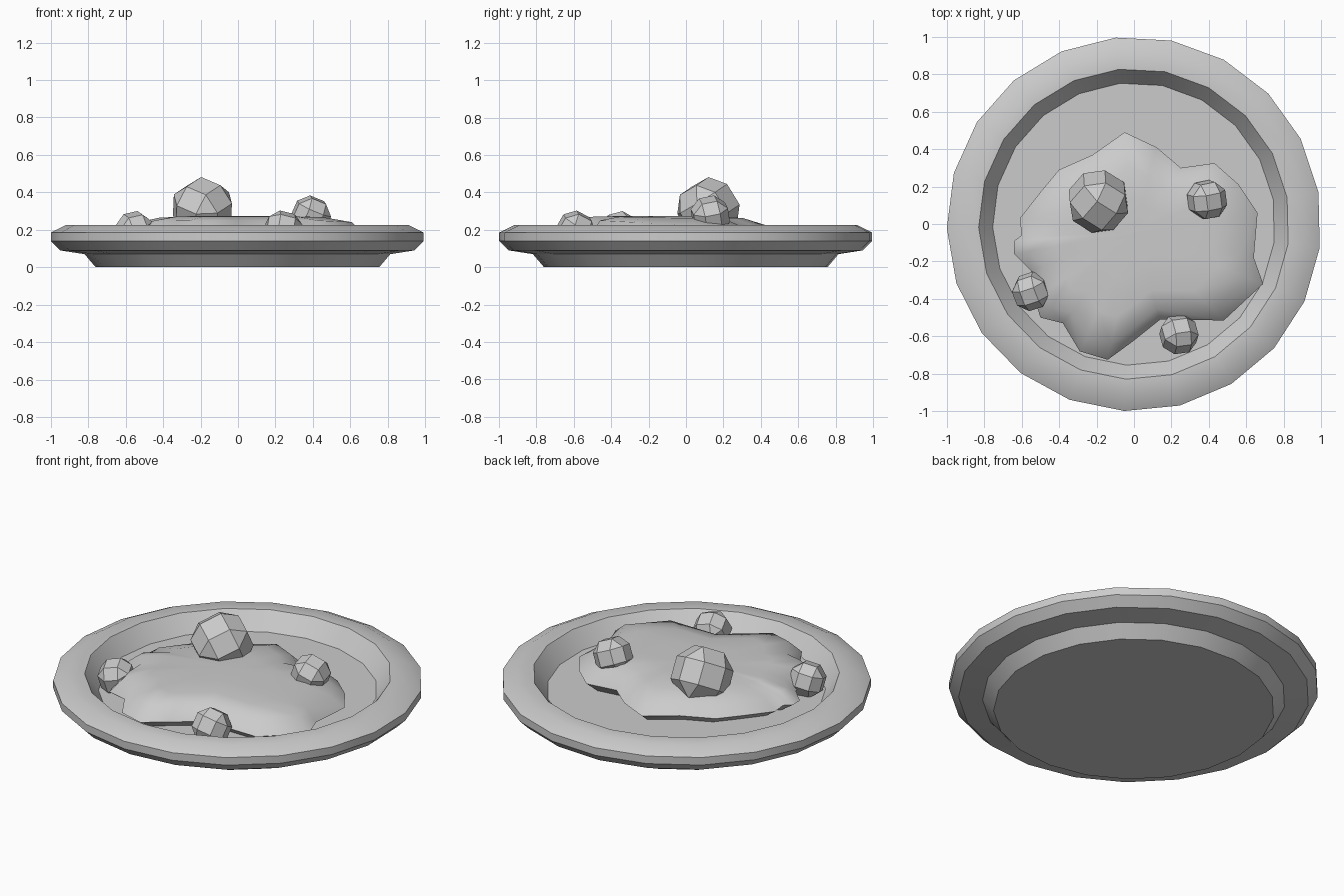
import bpy, bmesh, math
from mathutils import Vector

cube = bpy.data.objects.get("Cube")
if cube:
    bpy.data.objects.remove(cube, do_unlink=True)

grey = bpy.data.materials.new("plain_grey")
grey.use_nodes = True
colour = (0.6, 0.6, 0.6, 1)
grey.diffuse_color = colour
grey.node_tree.nodes["Principled BSDF"].inputs["Base Color"].default_value = colour


def finish(name, bm, smooth_angle=None):
    """Turn a bmesh into a named object, optionally smooth with sharp edges."""
    bmesh.ops.recalc_face_normals(bm, faces=bm.faces)
    mesh = bpy.data.meshes.new(name)
    bm.to_mesh(mesh)
    bm.free()
    mesh.materials.append(grey)
    obj = bpy.data.objects.new(name, mesh)
    bpy.context.collection.objects.link(obj)
    if smooth_angle:
        bpy.ops.object.select_all(action='DESELECT')
        obj.select_set(True)
        bpy.context.view_layer.objects.active = obj
        bpy.ops.object.shade_smooth_by_angle(angle=math.radians(smooth_angle))
    return obj


def loft(bm, rings):
    """Bridge successive closed rings of points with quads, return the vertices."""
    rows = [[bm.verts.new(p) for p in ring] for ring in rings]
    n = len(rows[0])
    for a, b in zip(rows, rows[1:]):
        for i in range(n):
            j = (i + 1) % n
            bm.faces.new((a[i], a[j], b[j], b[i]))
    return rows


# Plate: a lathed profile with 21 sides, from the foot round the rim to the floor
SIDES = 21
profile = [(0.76, 0), (0.82, 0.07), (0.95, 0.09), (1.0, 0.14), (1.0, 0.185),
           (0.92, 0.225), (0.83, 0.225), (0.755, 0.125)]
angles = [math.radians(95.6) + math.tau * i / SIDES for i in range(SIDES)]
bm = bmesh.new()
rows = loft(bm, [[(r * math.cos(a), r * math.sin(a), z) for a in angles]
                 for r, z in profile])
bm.faces.new(rows[0])
bm.faces.new(rows[-1])
finish("plate", bm, 30)

# Food mound: irregular outline shrunk inwards while it rises
outline = [(-0.05, 0.49), (0.12, 0.41), (0.25, 0.30), (0.43, 0.325), (0.56, 0.21),
           (0.66, 0.06), (0.64, -0.18), (0.69, -0.32), (0.48, -0.515), (0.14, -0.51),
           (-0.01, -0.63), (-0.14, -0.725), (-0.29, -0.68), (-0.38, -0.53),
           (-0.50, -0.50), (-0.53, -0.40), (-0.55, -0.25), (-0.64, -0.16),
           (-0.64, -0.09), (-0.60, -0.06), (-0.61, 0.03), (-0.50, 0.17),
           (-0.40, 0.29), (-0.22, 0.37)]
centre = Vector((0, -0.05))


def mound_ring(scale, height, lift=0):
    ring = []
    for p in outline:
        q = centre + (Vector(p) - centre) * scale
        front = min(1, max(0, -p[1] * 2))   # the front slope is steeper
        ring.append((q.x, q.y, height + lift * front))
    return ring


bm = bmesh.new()
rows = loft(bm, [mound_ring(0.88, 0.12), mound_ring(1, 0.17), mound_ring(0.88, 0.225, 0.025),
                 mound_ring(0.66, 0.262, 0.008), mound_ring(0.35, 0.275)])
top = bm.verts.new((centre.x, centre.y, 0.275))
for i, v in enumerate(rows[-1]):
    bm.faces.new((v, rows[-1][(i + 1) % len(outline)], top))
finish("food_mound", bm, 60)

# Faceted lumps: cubes with wide chamfers
lumps = [("large_lump", (-0.19, 0.12, 0.31), 0.146, (25, 20, -32)),
         ("left_lump", (0.39, 0.13, 0.275), 0.094, (12, 22, 12)),
         ("right_lump", (-0.55, -0.36, 0.197), 0.09, (15, -12, 18)),
         ("front_lump", (0.24, -0.59, 0.195), 0.093, (-28, 14, 8))]
for name, location, half, tilt in lumps:
    bm = bmesh.new()
    bmesh.ops.create_cube(bm, size=2 * half)
    bmesh.ops.bevel(bm, geom=bm.edges[:] + bm.verts[:], offset=half * 0.56, segments=1,
                    affect='EDGES', profile=0.5)
    lump = finish(name, bm)
    lump.location = location
    lump.rotation_euler = [math.radians(t) for t in tilt]
